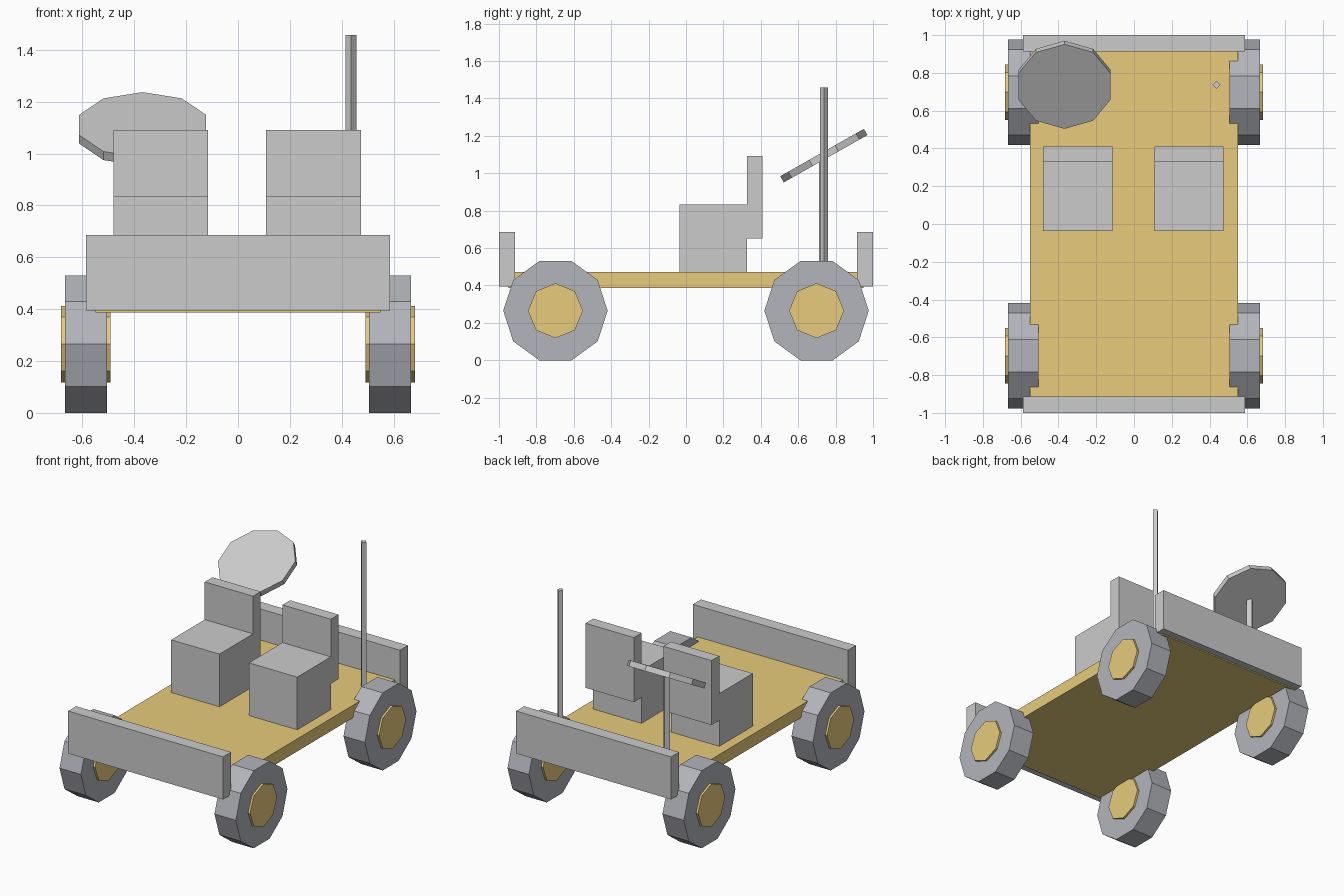
import bpy, bmesh
from math import pi, radians
from mathutils import Matrix

if "Cube" in bpy.data.objects:
    bpy.data.objects.remove(bpy.data.objects["Cube"])


def material(name, rgb):
    m = bpy.data.materials.new(name)
    m.diffuse_color = (*rgb, 1)
    m.use_nodes = True
    m.node_tree.nodes["Principled BSDF"].inputs["Base Color"].default_value = m.diffuse_color
    return m


yellow = material("yellow_paint", (0.8, 0.6, 0.2))
rubber = material("dark_grey_rubber", (0.45, 0.46, 0.5))


def add(name, bm, mat=None):
    bmesh.ops.recalc_face_normals(bm, faces=bm.faces)
    me = bpy.data.meshes.new(name)
    bm.to_mesh(me)
    bm.free()
    ob = bpy.data.objects.new(name, me)
    bpy.context.collection.objects.link(ob)
    if mat:
        me.materials.append(mat)
    return ob


def extrude_x(name, profile, x0, x1, mat=None):
    """Extrude a closed (y, z) profile from x0 to x1."""
    bm = bmesh.new()
    face = bm.faces.new([bm.verts.new((x0, y, z)) for y, z in profile])
    new = bmesh.ops.extrude_face_region(bm, geom=[face])["geom"]
    bmesh.ops.translate(bm, vec=(x1 - x0, 0, 0),
                        verts=[v for v in new if isinstance(v, bmesh.types.BMVert)])
    return add(name, bm, mat)


def box(name, x0, x1, y0, y1, z0, z1, mat=None):
    return extrude_x(name, [(y0, z0), (y1, z0), (y1, z1), (y0, z1)], x0, x1, mat)


def cylinder(name, sides, radius, depth, centre, rot=Matrix(), mat=None):
    """Prism with its first corner on local +x before the rotation."""
    bm = bmesh.new()
    bmesh.ops.create_cone(bm, cap_ends=True, segments=sides, radius1=radius,
                          radius2=radius, depth=depth,
                          matrix=Matrix.Translation(centre) @ rot)
    # create_cone starts on local +y, which all callers rely on
    return add(name, bm, mat)


# Flat chassis deck
box("deck", -0.55, 0.55, -0.95, 0.95, 0.387, 0.473, yellow)

# Wheels and hubs: axis along x, corners pointing forward and back
axle = Matrix.Rotation(pi / 2, 4, 'Y')
for sx, side in ((-1, "left"), (1, "right")):
    for sy, end in ((-1, "front"), (1, "rear")):
        c = (sx * 0.587, sy * 0.698, 0.265)
        cylinder(f"{end}_{side}_wheel", 10, 0.279, 0.162, c, axle, rubber)
        cylinder(f"{end}_{side}_hub", 8, 0.147, 0.19, c, axle, yellow)

# Front and rear end panels
for sy, end in ((-1, "front"), (1, "rear")):
    y0, y1 = sorted((sy * 0.913, sy * 1.0))
    box(f"{end}_panel", -0.587, 0.587, y0, y1, 0.395, 0.686)

# Seats: cushion block with a raised backrest
seat = [(-0.036, 0.47), (0.327, 0.47), (0.327, 0.65), (0.41, 0.65),
        (0.41, 1.092), (0.327, 1.092), (0.327, 0.834), (-0.036, 0.834)]
for x0, side in ((-0.481, "left"), (0.108, "right")):
    extrude_x(f"{side}_seat", seat, x0, x0 + 0.366)

# Antenna mast, square with a corner facing forward
cylinder("antenna", 4, 0.021, 1.0, (0.436, 0.737, 0.957))

# Dish on its post, tilted toward the front
cylinder("dish_post", 4, 0.025, 0.63, (-0.368, 0.735, 0.765))
cylinder("dish", 10, 0.257, 0.038, (-0.368, 0.737, 1.094),
         Matrix.Rotation(radians(29.5), 4, 'X'))
